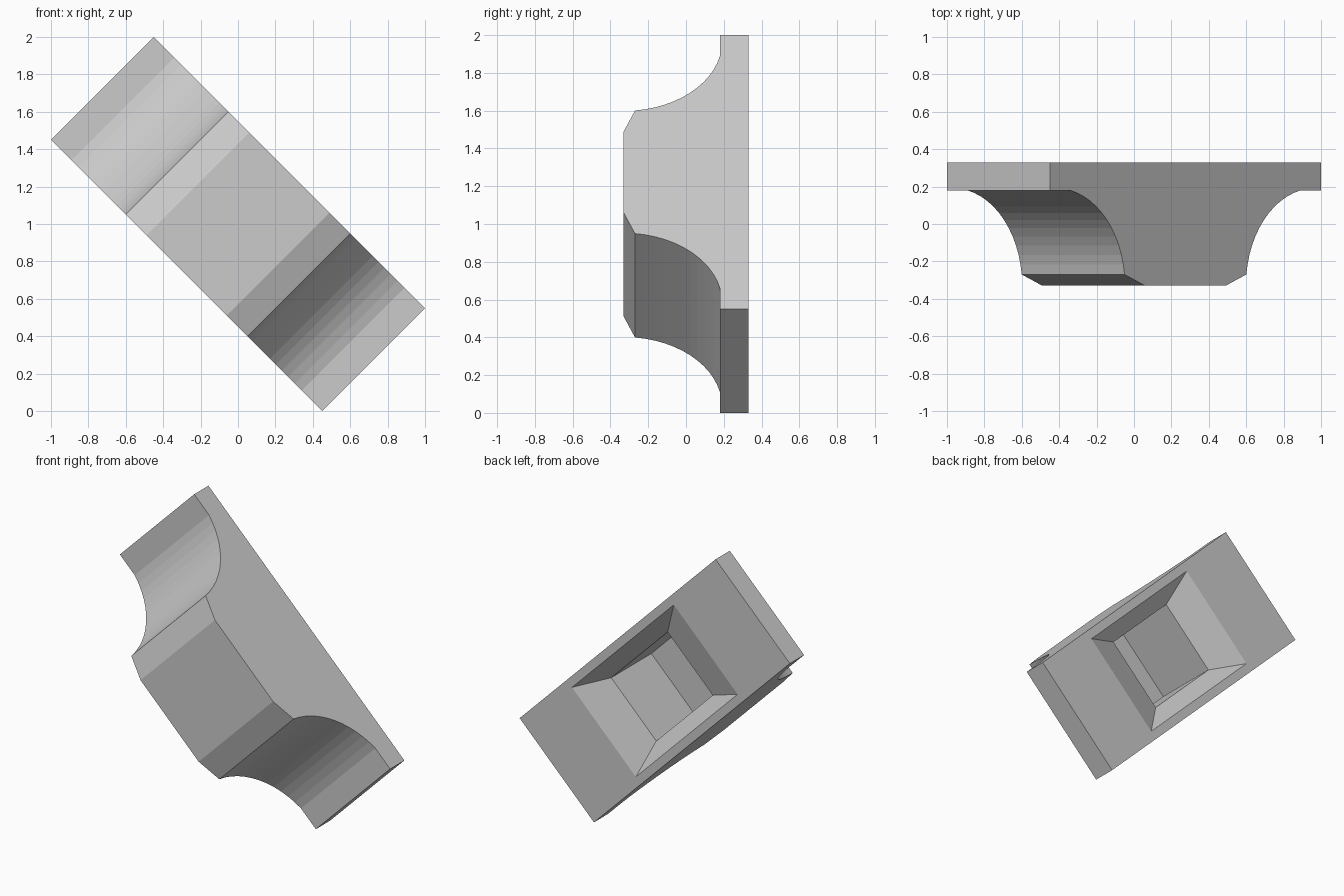
import bpy, bmesh, math
from mathutils import Matrix

if "Cube" in bpy.data.objects:
    bpy.data.objects.remove(bpy.data.objects["Cube"])

HALF_L, HALF_W, BACK = 1.0253, 0.3889, 0.33

# Right half of the side profile (along length, depth), from back plate to front face
half = [(HALF_L, BACK), (HALF_L, 0.18)]
cu, cy, r = 0.978, -0.33, 0.521
a0, a1 = math.atan2(0.51, -0.108), math.atan2(0.06, -0.518)
steps = 12
for i in range(steps + 1):
    a = a0 + (a1 - a0) * i / steps
    half.append((cu + r * math.cos(a), cy + r * math.sin(a)))
half.append((0.304, -0.33))
profile = half + [(-u, y) for u, y in reversed(half)]

bm = bmesh.new()
# Swept body: two profile sides joined by strips, back left open
low, high = [[bm.verts.new((u, y, s * HALF_W)) for u, y in profile] for s in (-1, 1)]
bm.faces.new(low)
bm.faces.new(high)
for i in range(len(profile) - 1):
    bm.faces.new((low[i], low[i + 1], high[i + 1], high[i]))

# Back face and recess: nested rectangles, sloped lip, then straight walls to the floor
ring = [low[0], low[-1], high[-1], high[0]]
for u, w, y in [(0.533, 0.334, BACK), (0.295, 0.236, 0.254), (0.295, 0.236, -0.17)]:
    new = [bm.verts.new(c) for c in ((u, y, -w), (-u, y, -w), (-u, y, w), (u, y, w))]
    for i in range(4):
        j = (i + 1) % 4
        bm.faces.new((ring[i], ring[j], new[j], new[i]))
    ring = new
bm.faces.new(ring)
bmesh.ops.recalc_face_normals(bm, faces=bm.faces)

# Tilt 45 degrees and lift onto the ground
bm.transform(Matrix.Translation((0, 0, 1)) @ Matrix.Rotation(math.radians(45), 4, 'Y'))
mesh = bpy.data.meshes.new("bracket_block")
bm.to_mesh(mesh)
bm.free()
bpy.context.collection.objects.link(bpy.data.objects.new("bracket_block", mesh))
